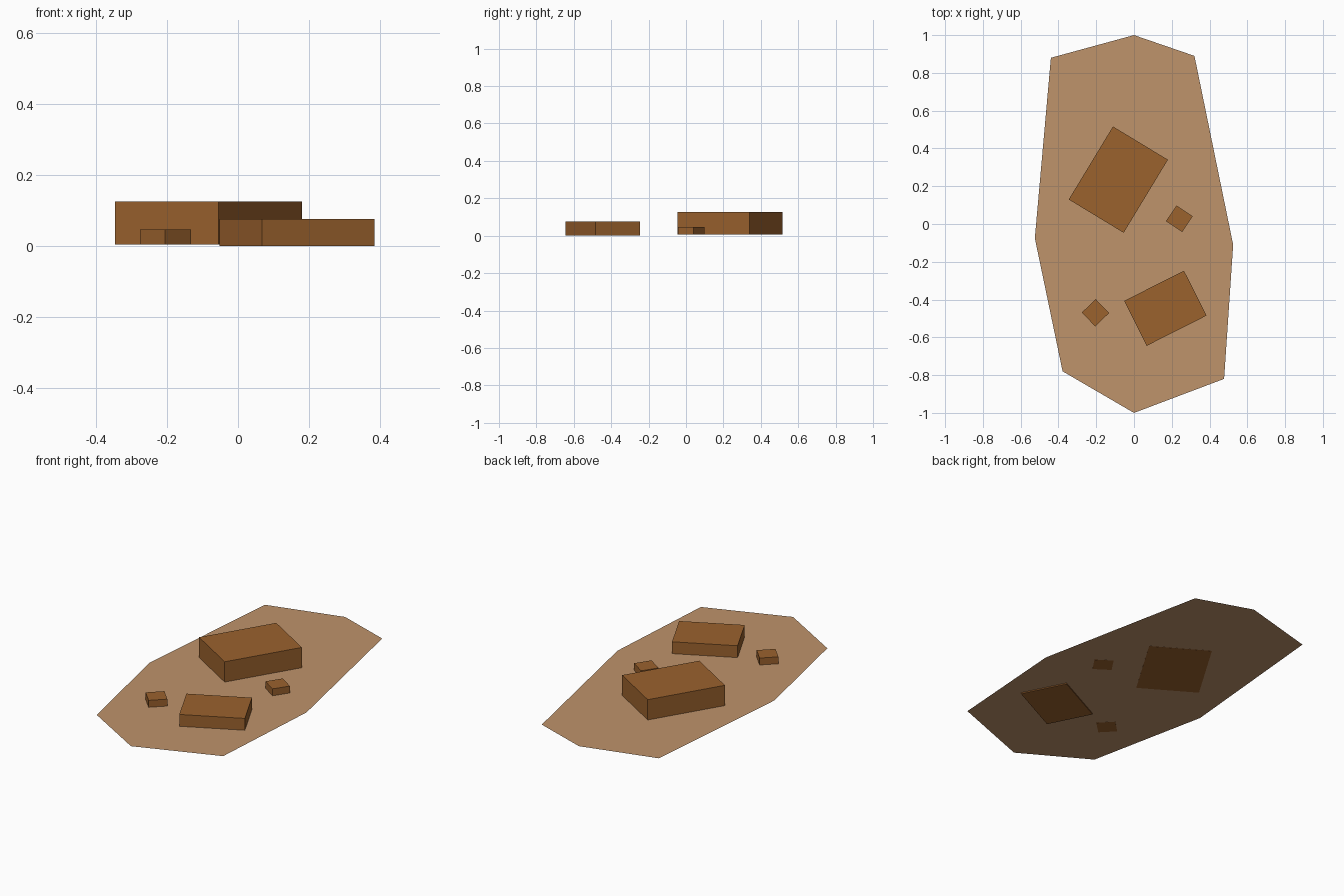
import bpy
import math

if "Cube" in bpy.data.objects:
    bpy.data.objects.remove(bpy.data.objects["Cube"])


def material(name, rgb):
    m = bpy.data.materials.new(name)
    m.diffuse_color = (*rgb, 1.0)
    m.use_nodes = True
    m.node_tree.nodes["Principled BSDF"].inputs["Base Color"].default_value = m.diffuse_color
    return m


dark_brown = material("dark brown", (0.328, 0.122, 0.027))
light_tan = material("light tan", (0.521, 0.292, 0.147))

GROUND_Z = 0.006


def add_mesh(name, verts, faces, mat):
    mesh = bpy.data.meshes.new(name)
    mesh.from_pydata(verts, [], faces)
    mesh.materials.append(mat)
    obj = bpy.data.objects.new(name, mesh)
    bpy.context.collection.objects.link(obj)
    return obj


def block(name, centre, size, angle, bottom, top):
    bpy.ops.mesh.primitive_cube_add(
        size=1, location=(*centre, (bottom + top) / 2),
        rotation=(0, 0, math.radians(angle)))
    obj = bpy.context.object
    obj.name = name
    obj.scale = (*size, top - bottom)
    obj.data.materials.append(dark_brown)


# Flat plot of land, a single thin sheet (counter-clockwise outline)
outline = [(0, 1), (-0.44, 0.88), (-0.525, -0.075), (-0.378, -0.78),
           (0, -1), (0.477, -0.82), (0.525, -0.11), (0.32, 0.89)]
add_mesh("ground_plot", [(x, y, GROUND_Z) for x, y in outline],
         [tuple(range(len(outline)))], light_tan)

# Buildings: bases sit just through the sheet so they show underneath
base = GROUND_Z - 0.0008
block("large_building", (-0.083, 0.235), (0.34, 0.452), -31.2, base, 0.126)
block("medium_building", (0.166, -0.446), (0.355, 0.266), 26.8, 0.0, 0.076)
block("small_shed_right", (0.24, 0.028), (0.103, 0.1), -34, base, 0.047)
block("small_shed_left", (-0.204, -0.47), (0.102, 0.102), 44, base, 0.047)
